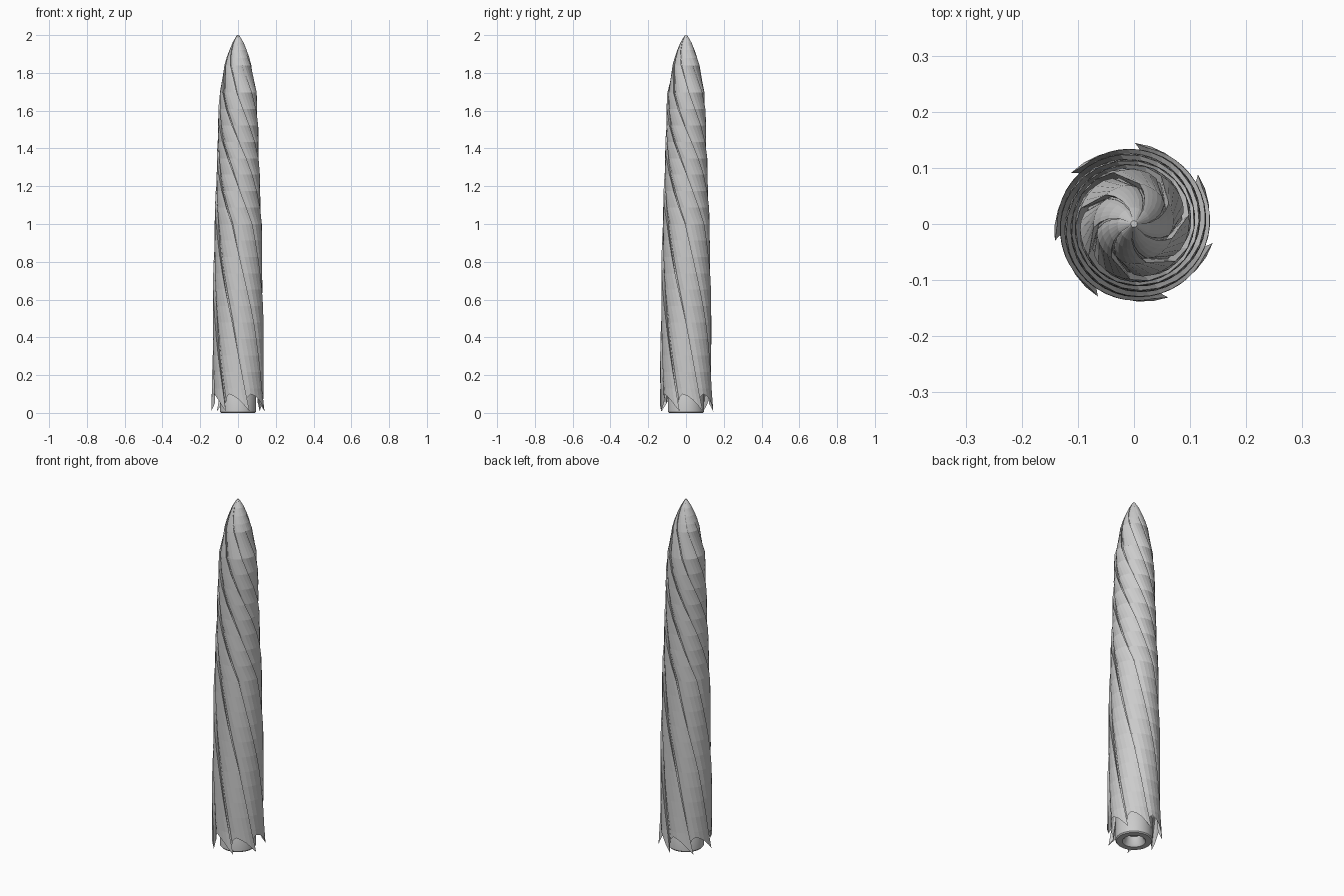
import bpy, bmesh, math

if "Cube" in bpy.data.objects:
    bpy.data.objects.remove(bpy.data.objects["Cube"])

PANELS = 7
# height, ridge radius
RADII = [(0.0, .145), (.1, .138), (.4, .136), (.7, .132), (1.0, .126), (1.2, .118),
         (1.4, .111), (1.6, .105), (1.7, .099), (1.8, .084), (1.9, .055), (1.96, .03), (2.0, .006)]
# height, twist angle (radians, clockwise going up)
TWIST = [(0.0, 0.0), (.5, .7), (1.0, 1.6), (1.3, 2.55), (1.6, 3.75), (2.0, 5.2)]
# one folded panel: fraction round the panel, radius factor, hem height
FOLD = [(.0, .87, .06), (.06, .91, .08), (.25, .955, .10), (.45, .975, .09), (.65, .985, .07),
        (.83, .995, .04), (1.0, 1.0, .008), (.98, .965, .02), (.92, .87, .05)]


def interp(table, z):
    for (a, u), (b, v) in zip(table, table[1:]):
        if z <= b:
            return u + (v - u) * (z - a) / (b - a)
    return table[-1][1]


def finish(bm, name):
    me = bpy.data.meshes.new(name)
    bm.to_mesh(me)
    bm.free()
    ob = bpy.data.objects.new(name, me)
    bpy.context.collection.objects.link(ob)
    return ob


def skin(bm, rings):
    n = len(rings[0])
    for a, b in zip(rings, rings[1:]):
        for i in range(n):
            j = (i + 1) % n
            bm.faces.new((a[i], a[j], b[j], b[i]))


# Twisted, pleated wrap with a pointed hem
bm = bmesh.new()
levels = [0.0] + [.13 + i * .087 for i in range(19)] + [1.84, 1.88, 1.92, 1.96, 2.0]
rings = []
for k, zl in enumerate(levels):
    ring = []
    for p in range(PANELS):
        for t, f, hem in FOLD:
            z = hem if k == 0 else zl
            r = interp(RADII, z) * f
            a = math.pi / 2 + (p + t - 1) * math.tau / PANELS - interp(TWIST, z)
            ring.append(bm.verts.new((r * math.cos(a), r * math.sin(a), z)))
    rings.append(ring)
skin(bm, rings)
bm.faces.new(rings[-1])
finish(bm, "twisted_wrap")

# Round core with a recessed socket underneath
bm = bmesh.new()
profile = [(.04, .05), (.05, 0.012), (.06, 0.0), (.09, 0.0), (.095, .006), (.095, .13), (.09, .14)]
rings = [[bm.verts.new((r * math.cos(i * math.tau / 32), r * math.sin(i * math.tau / 32), z))
          for i in range(32)] for r, z in profile]
skin(bm, rings)
bm.faces.new(rings[0][::-1])
bm.faces.new(rings[-1])
core = finish(bm, "base_core")
bpy.context.view_layer.objects.active = core
core.select_set(True)
bpy.ops.object.shade_smooth_by_angle(angle=math.radians(35))
